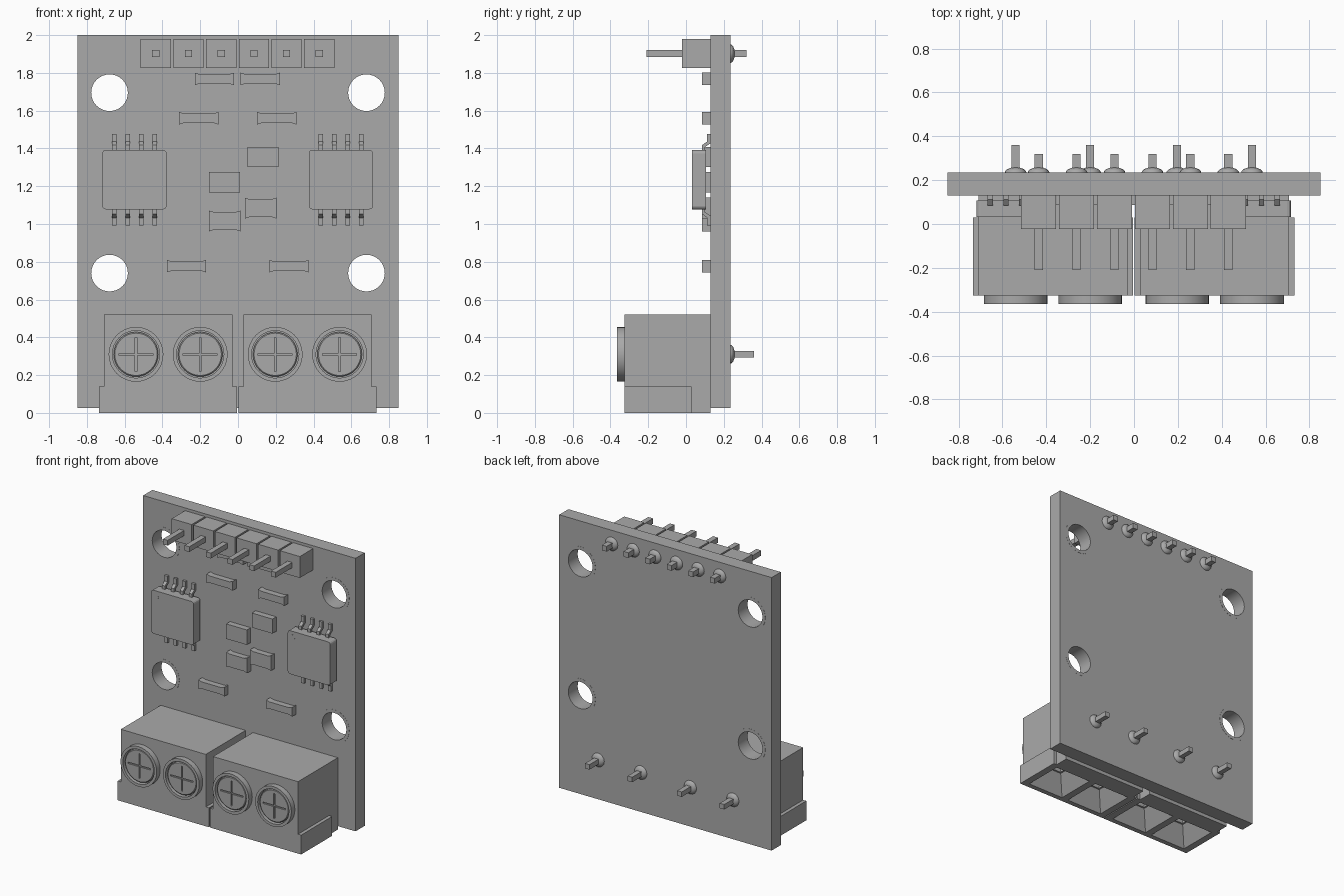
import bpy, bmesh, math
from math import cos, sin, pi

if "Cube" in bpy.data.objects:
    bpy.data.objects.remove(bpy.data.objects["Cube"])

grey = bpy.data.materials.new("plain grey")
grey.diffuse_color = (0.4, 0.4, 0.4, 1)
grey.use_nodes = True
grey.node_tree.nodes["Principled BSDF"].inputs["Base Color"].default_value = grey.diffuse_color


def finish(name, bm, smooth=False):
    bmesh.ops.recalc_face_normals(bm, faces=bm.faces)
    me = bpy.data.meshes.new(name)
    bm.to_mesh(me)
    bm.free()
    me.materials.append(grey)
    ob = bpy.data.objects.new(name, me)
    bpy.context.collection.objects.link(ob)
    if smooth:
        activate(ob)
        bpy.ops.object.shade_smooth_by_angle(angle=math.radians(35))
    return ob


def activate(ob):
    bpy.ops.object.select_all(action='DESELECT')
    ob.select_set(True)
    bpy.context.view_layer.objects.active = ob


def prism(name, pts, a, b, axis='y', scale=1, centre=(0, 0)):
    """Extrude a profile along an axis; the far end may be scaled (tapered)."""
    bm = bmesh.new()
    place = {'x': lambda p, q, t: (t, p, q), 'y': lambda p, q, t: (p, t, q),
             'z': lambda p, q, t: (p, q, t)}[axis]
    cx, cy = centre
    lo = [bm.verts.new(place(p, q, a)) for p, q in pts]
    hi = [bm.verts.new(place(cx + (p - cx) * scale, cy + (q - cy) * scale, b)) for p, q in pts]
    n = len(pts)
    bm.faces.new(lo)
    bm.faces.new(hi)
    for i in range(n):
        bm.faces.new((lo[i], lo[(i + 1) % n], hi[(i + 1) % n], hi[i]))
    return finish(name, bm)


def box(name, x0, x1, y0, y1, z0, z1):
    return prism(name, [(x0, z0), (x1, z0), (x1, z1), (x0, z1)], y0, y1)


def lathe(name, prof, x, z, n=32, closed=False):
    """Revolve an (r, y) profile around an axis parallel to y."""
    bm = bmesh.new()
    rings = [[bm.verts.new((x + r * cos(2 * pi * i / n), y, z + r * sin(2 * pi * i / n)))
              for i in range(n)] for r, y in prof]
    pairs = list(zip(rings, rings[1:]))
    if closed:
        pairs.append((rings[-1], rings[0]))
    else:
        bm.faces.new(rings[0])
        bm.faces.new(rings[-1])
    for a, b in pairs:
        for i in range(n):
            j = (i + 1) % n
            bm.faces.new((a[i], a[j], b[j], b[i]))
    return finish(name, bm, True)


def boolean(ob, others, op='DIFFERENCE'):
    activate(ob)
    for o in others:
        m = ob.modifiers.new("cut", 'BOOLEAN')
        m.operation, m.solver, m.object = op, 'EXACT', o
        bpy.ops.object.modifier_apply(modifier=m.name)
        bpy.data.objects.remove(o)


def solder(x, z):
    lathe("solder_joint", [(0.05, 0.23), (0.048, 0.24), (0.038, 0.25), (0.02, 0.257)], x, z, 16)


# Circuit board with four mounting holes and thin pads around them
board = box("circuit_board", -0.85, 0.85, 0.13, 0.235, 0.025, 2.0)
holes = [(sx * 0.68, z) for sx in (-1, 1) for z in (0.74, 1.695)]
boolean(board, [lathe("hole_cutter", [(0.097, 0), (0.097, 0.4)], x, z) for x, z in holes])
for x, z in holes:
    for y in (0.129, 0.234):
        lathe("hole_pad", [(0.097, y), (0.12, y), (0.12, y + 0.002), (0.097, y + 0.002)],
              x, z, closed=True)

# Six-pin header
for i in range(6):
    x = -0.435 + 0.173 * i
    box("header_block", x - 0.08, x + 0.08, -0.022, 0.13, 1.825, 1.98)
    box("header_pin", x - 0.019, x + 0.019, -0.21, 0.32, 1.883, 1.921)
    solder(x, 1.902)

# Two screw terminal blocks
for x0, screws in ((-0.735, (-0.54, -0.2)), (0.003, (0.197, 0.538))):
    x1 = x0 + 0.73
    body = prism("terminal_block", [
        (x0, 0), (x1, 0), (x1, 0.14), (x1 - 0.025, 0.14), (x1 - 0.025, 0.52),
        (x0 + 0.025, 0.52), (x0 + 0.025, 0.14), (x0, 0.14)], -0.325, 0.03)
    boolean(body, [box("rear", x0 + 0.025, x1 - 0.025, 0.0, 0.13, 0, 0.52)], 'UNION')
    for x in screws:
        # Tapered wire entry underneath
        sq = [(x - 0.145, -0.29), (x + 0.145, -0.29), (x + 0.145, 0), (x - 0.145, 0)]
        funnel = prism("funnel", sq, -0.001, 0.13, 'z', 0.5, (x, -0.145))
        shaft = box("shaft", x - 0.06, x + 0.06, -0.205, -0.085, 0.1, 0.25)
        boolean(body, [funnel, shaft])
        # Raised collar and slotted screw
        lathe("screw_collar", [(0.125, -0.32), (0.145, -0.32), (0.145, -0.365), (0.125, -0.365)],
              x, 0.31, closed=True)
        screw = lathe("screw", [(0.118, -0.32), (0.118, -0.35), (0.112, -0.355)], x, 0.31)
        boolean(screw, [box("slot", x - 0.09, x + 0.09, -0.4, -0.345, 0.305, 0.315),
                        box("slot", x - 0.005, x + 0.005, -0.4, -0.345, 0.22, 0.40)])
        box("terminal_pin", x - 0.018, x + 0.018, 0.13, 0.36, 0.292, 0.328)
        solder(x, 0.31)

# Two eight-leg chips
leg = [(0.085, -0.01), (0.085, 0.025), (0.112, 0.045), (0.112, 0.085),
       (0.13, 0.085), (0.13, 0.035), (0.1, 0.015), (0.1, -0.01)]
for cx in (-0.548, 0.545):
    hw, hh, r, cz = 0.17, 0.157, 0.018, 1.235
    outline = []
    for k, (sx, sz) in enumerate(((1, 1), (-1, 1), (-1, -1), (1, -1))):
        for j in range(4):
            a = (k + j / 3) * pi / 2
            outline.append((cx + sx * (hw - r) + r * cos(a), cz + sz * (hh - r) + r * sin(a)))
    prism("chip_body", outline, 0.033, 0.107)
    lathe("chip_dot", [(0.018, 0.04), (0.018, 0.032)], cx - 0.13, cz + 0.115, 16)
    for i in range(4):
        x = cx + (i - 1.5) * 0.072
        for s in (-1, 1):
            prism("chip_leg", [(y, cz + s * (hh + d)) for y, d in leg], x - 0.012, x + 0.012, 'x')


# Small surface parts: centre x, centre z, width, height, waist depth
small = [(x, z, 0.207, 0.066, 0.008) for x, z in (
    (-0.125, 1.768), (0.118, 1.768), (-0.208, 1.56), (0.205, 1.56),
    (-0.273, 0.777), (0.27, 0.777))]
small += [(0.133, 1.355, 0.165, 0.105, 0), (-0.072, 1.22, 0.165, 0.108, 0),
          (0.12, 1.084, 0.165, 0.11, 0.008), (-0.07, 1.016, 0.165, 0.11, 0.008)]
for x, z, w, h, d in small:
    a, b, e = w / 2, h / 2, w / 2 - 0.025
    pts = [(a, b), (e, b - d), (-e, b - d), (-a, b), (-a, -b), (-e, d - b), (e, d - b), (a, -b)]
    prism("surface_part", [(x + p, z + q) for p, q in pts], 0.086, 0.13)
